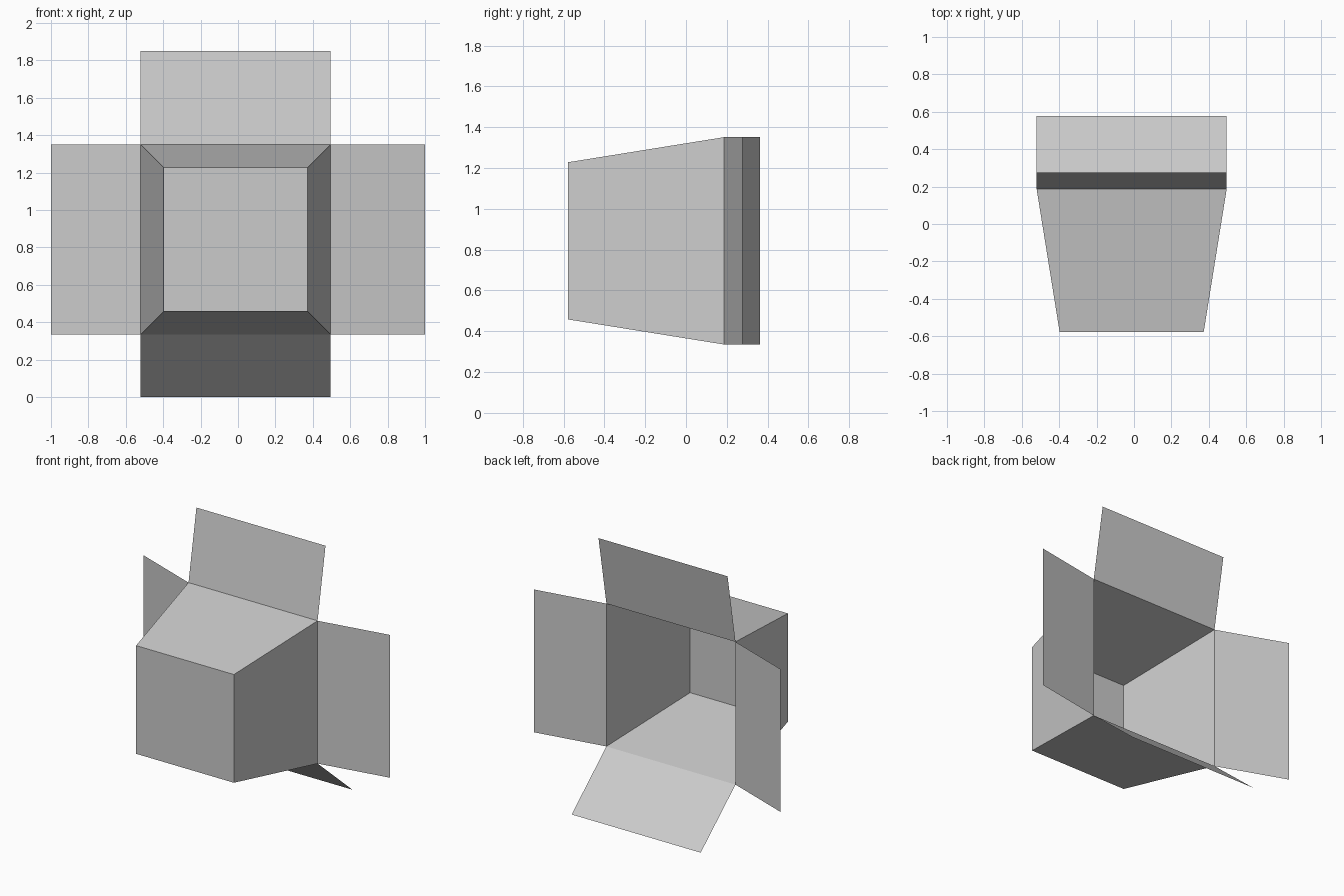
import bpy, bmesh
from mathutils import Vector

if "Cube" in bpy.data.objects:
    bpy.data.objects.remove(bpy.data.objects["Cube"])

CX = -0.0125          # box axis
CZ = 0.843
FRONT_Y, RIM_Y = -0.578, 0.187
FRONT_H, RIM_H = 0.385, 0.508   # half sizes of closed end and open rim


def add_object(name, bm):
    bmesh.ops.recalc_face_normals(bm, faces=bm.faces)
    mesh = bpy.data.meshes.new(name)
    bm.to_mesh(mesh)
    bm.free()
    obj = bpy.data.objects.new(name, mesh)
    bpy.context.collection.objects.link(obj)
    return obj


def square(half, y):
    return [Vector((CX + sx * half, y, CZ + sz * half))
            for sx, sz in ((-1, -1), (1, -1), (1, 1), (-1, 1))]


# Tapered open carton: closed front, four walls, open back
bm = bmesh.new()
front = [bm.verts.new(p) for p in square(FRONT_H, FRONT_Y)]
rim = [bm.verts.new(p) for p in square(RIM_H, RIM_Y)]
bm.faces.new(front)
for i in range(4):
    j = (i + 1) % 4
    bm.faces.new((front[i], front[j], rim[j], rim[i]))
add_object("box_body", bm)

# Thin flaps hinged on each rim edge, given by their swing offset
corners = square(RIM_H, RIM_Y)
flaps = {
    "bottom_flap": (0, 0.391, -0.335),
    "right_flap": (0.5045, 0.091, 0),
    "top_flap": (0, 0.089, 0.50),
    "left_flap": (-0.4795, 0.176, 0),
}
for i, (name, offset) in enumerate(flaps.items()):
    a, b = corners[i], corners[(i + 1) % 4]
    d = Vector(offset)
    bm = bmesh.new()
    bm.faces.new([bm.verts.new(p) for p in (a, b, b + d, a + d)])
    add_object(name, bm)
